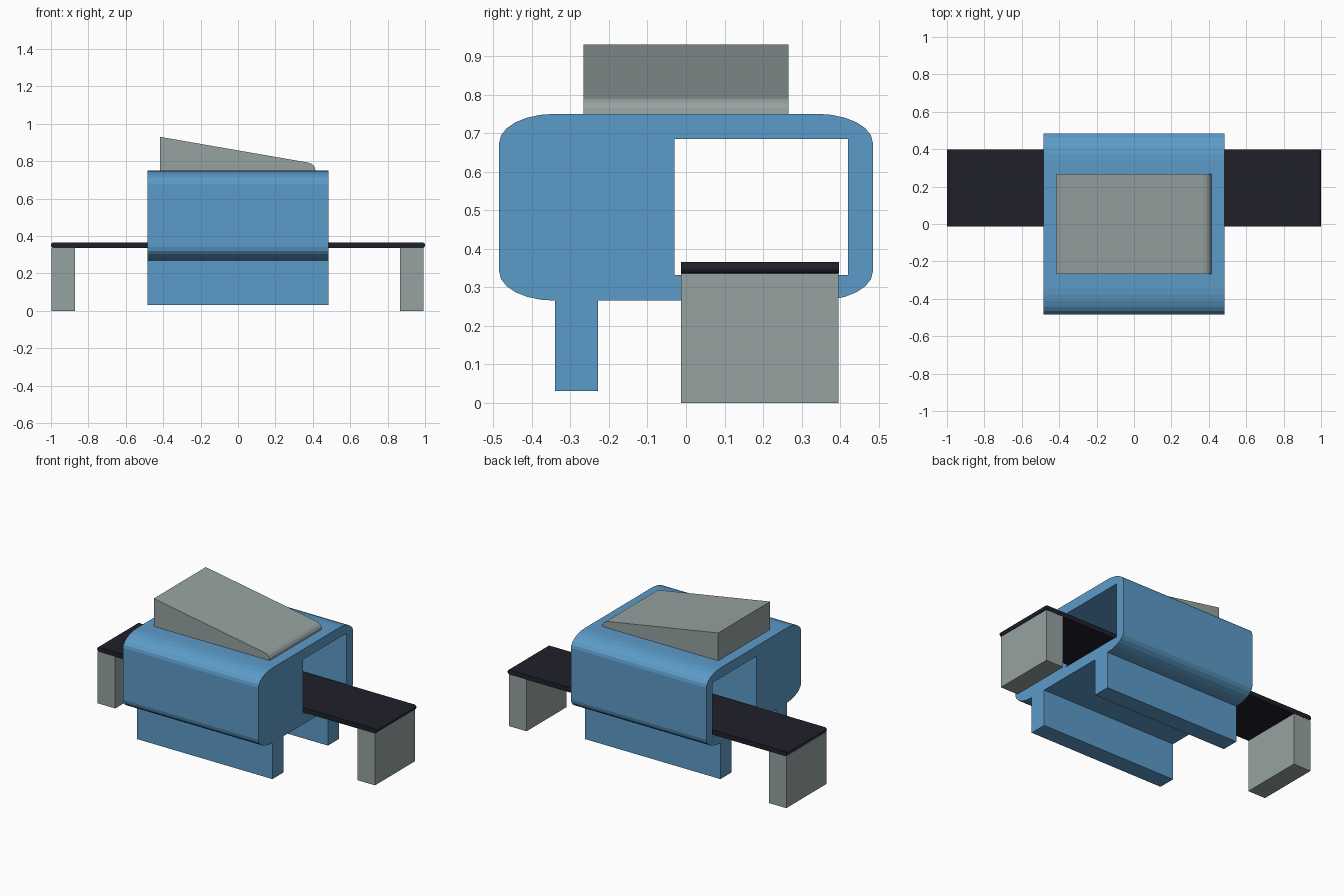
import bpy, bmesh, math

if "Cube" in bpy.data.objects:
    bpy.data.objects.remove(bpy.data.objects["Cube"])


def material(name, rgb):
    m = bpy.data.materials.new(name)
    m.diffuse_color = (*rgb, 1)
    m.use_nodes = True
    m.node_tree.nodes["Principled BSDF"].inputs["Base Color"].default_value = m.diffuse_color
    return m


BLUE = material("blue housing", (0.107, 0.328, 0.578))
GREY = material("warm grey", (0.305, 0.365, 0.358))
DARK = material("dark belt", (0.014, 0.014, 0.023))


def prism(name, pts, axis, lo, hi, mat):
    """Extrude a 2D profile along x (pts = y,z) or y (pts = x,z)."""
    bm = bmesh.new()
    place = (lambda p, d: (d, p[0], p[1])) if axis == "x" else (lambda p, d: (p[0], d, p[1]))
    a = [bm.verts.new(place(p, lo)) for p in pts]
    b = [bm.verts.new(place(p, hi)) for p in pts]
    bm.faces.new(a)
    bm.faces.new(b)
    for i in range(len(pts)):
        j = (i + 1) % len(pts)
        bm.faces.new((a[i], a[j], b[j], b[i]))
    bmesh.ops.recalc_face_normals(bm, faces=bm.faces)
    me = bpy.data.meshes.new(name)
    bm.to_mesh(me)
    bm.free()
    me.materials.append(mat)
    ob = bpy.data.objects.new(name, me)
    bpy.context.collection.objects.link(ob)
    return ob


def box(name, x0, x1, y0, y1, z0, z1, mat):
    return prism(name, [(y0, z0), (y1, z0), (y1, z1), (y0, z1)], "x", x0, x1, mat)


def rounded(u0, u1, v0, v1, ru, rv, n):
    """Rectangle with elliptical corners."""
    pts = []
    corners = [(u1 - ru, v1 - rv), (u0 + ru, v1 - rv), (u0 + ru, v0 + rv), (u1 - ru, v0 + rv)]
    for k, (cu, cv) in enumerate(corners):
        for i in range(n + 1):
            t = math.pi / 2 * (k + i / n)
            pts.append((cu + ru * math.cos(t), cv + rv * math.sin(t)))
    return pts


# Housing with the tunnel cut right through
W = 0.485
housing = prism("housing", rounded(-W, W, 0.265, 0.75, 0.145, 0.075, 6), "x", -W, W, BLUE)
cutter = box("tunnel_cutter", -0.7, 0.7, -0.03, 0.42, 0.332, 0.685, BLUE)
cutter.hide_render = True
cut = housing.modifiers.new("tunnel", "BOOLEAN")
cut.operation = "DIFFERENCE"
cut.solver = "EXACT"
cut.object = cutter
bpy.context.view_layer.objects.active = housing
bpy.ops.object.modifier_apply(modifier=cut.name)
bpy.data.objects.remove(cutter)

# Full-width support rails under the housing
for name, y in (("front_rail", -0.284), ("back_rail", 0.284)):
    box(name, -W, W, y - 0.056, y + 0.056, 0.03, 0.266, BLUE)

# Conveyor belt with rounded ends, and its end supports
prism("conveyor_belt", rounded(-1, 1, 0.335, 0.366, 0.015, 0.0155, 4), "y", -0.013, 0.397, DARK)
box("left_support", -0.996, -0.871, -0.013, 0.396, 0, 0.336, GREY)
box("right_support", 0.865, 0.991, -0.013, 0.396, 0, 0.336, GREY)

# Sloping cover on top with a rounded low end
cover = [(-0.417, 0.749), (0.414, 0.749), (0.412, 0.764), (0.404, 0.777),
         (0.391, 0.787), (0.372, 0.793), (-0.417, 0.93)]
prism("top_cover", cover, "y", -0.266, 0.266, GREY)
bpy.context.view_layer.update()
